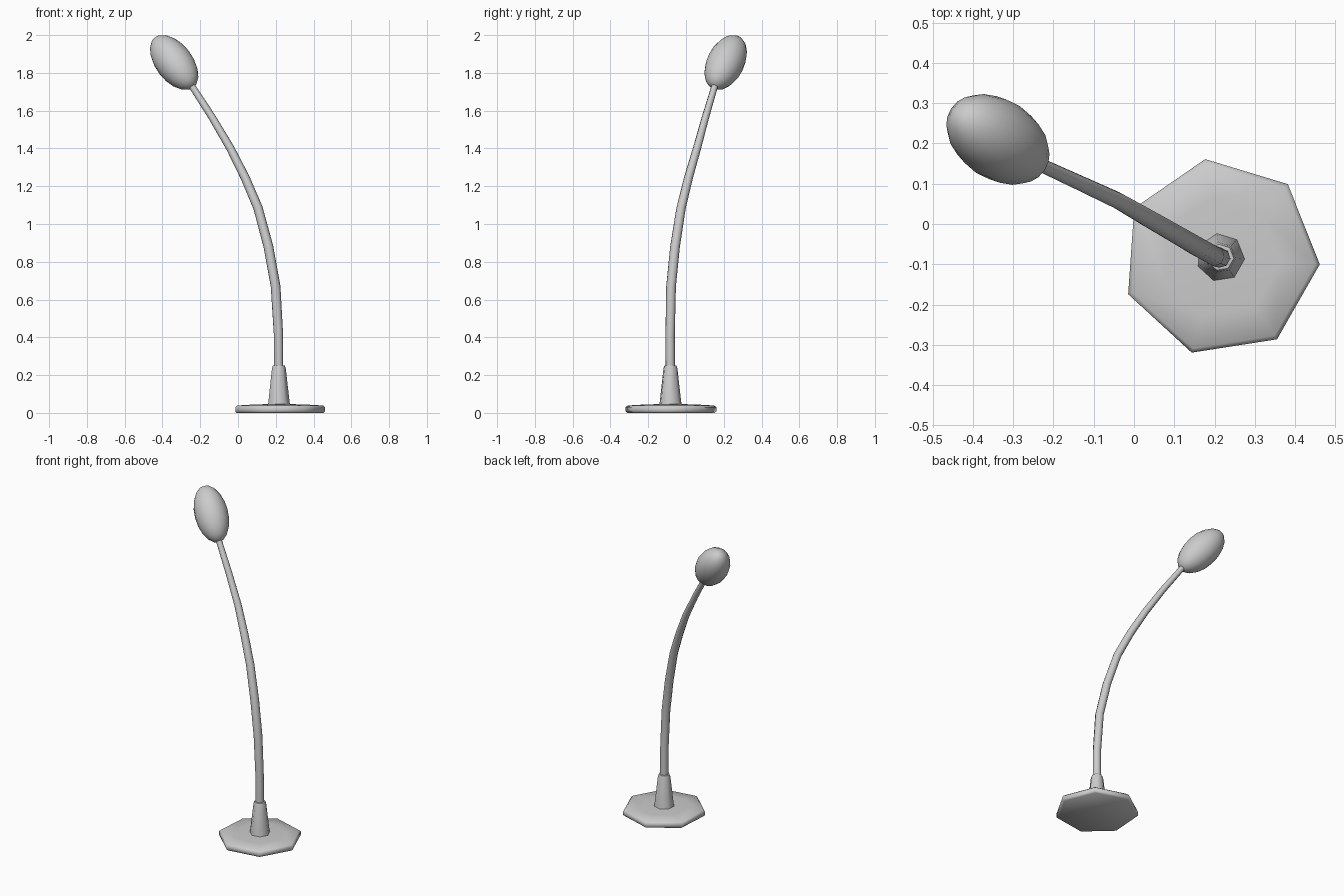
import bpy, bmesh, math
from mathutils import Vector

if "Cube" in bpy.data.objects:
    bpy.data.objects.remove(bpy.data.objects["Cube"])

CX, CY = 0.215, -0.083


def skin(name, rings, angle):
    """Bridge rings of points into a closed, smooth-shaded tube."""
    bm = bmesh.new()
    loops = [[bm.verts.new(p) for p in ring] for ring in rings]
    n = len(loops[0])
    for a, b in zip(loops, loops[1:]):
        for i in range(n):
            j = (i + 1) % n
            bm.faces.new((a[i], a[j], b[j], b[i]))
    bm.faces.new(loops[0])
    bm.faces.new(loops[-1])
    bmesh.ops.recalc_face_normals(bm, faces=bm.faces)
    mesh = bpy.data.meshes.new(name)
    bm.to_mesh(mesh)
    bm.free()
    ob = bpy.data.objects.new(name, mesh)
    bpy.context.collection.objects.link(ob)
    smooth(ob, angle)
    return ob


def smooth(ob, angle):
    bpy.ops.object.select_all(action='DESELECT')
    ob.select_set(True)
    bpy.context.view_layer.objects.active = ob
    bpy.ops.object.shade_smooth_by_angle(angle=math.radians(angle))


def lathe(name, profile, sides=7, start=-4, angle=58):
    rings = []
    for r, z in profile:
        angs = [math.radians(start) + math.tau * i / sides for i in range(sides)]
        rings.append([(CX + r * math.cos(a), CY + r * math.sin(a), z) for a in angs])
    return skin(name, rings, angle)


# Seven-sided foot plate with softened rim
lathe("base_plate", [(0.238, 0.0), (0.247, 0.008), (0.247, 0.03),
                     (0.236, 0.039), (0.15, 0.044), (0.05, 0.047)])

# Tapered collar around the foot of the stem
lathe("stem_collar", [(0.061, 0.04), (0.058, 0.06), (0.038, 0.235),
                      (0.033, 0.25), (0.022, 0.252)])

# Curved, tapering stem: x, y, z, radius
path = [(CX, CY, 0.2, 0.024), (0.214, -0.084, 0.42, 0.024),
        (0.199, -0.079, 0.67, 0.025), (0.161, -0.058, 0.88, 0.025),
        (0.106, -0.026, 1.085, 0.024), (0.038, 0.013, 1.245, 0.023),
        (-0.04, 0.058, 1.40, 0.021), (-0.137, 0.103, 1.565, 0.019),
        (-0.25, 0.155, 1.74, 0.017)]
pts = [Vector(p[:3]) for p in path]
side = Vector((0.475, 0.88, 0)).normalized()
rings = []
for k, p in enumerate(pts):
    t = (pts[min(k + 1, len(pts) - 1)] - pts[max(k - 1, 0)]).normalized()
    u = t.cross(side).normalized()
    v = t.cross(u)
    angs = [math.tau * (i + 0.5) / 8 for i in range(8)]
    rings.append([p + path[k][3] * 1.03 * (u * math.cos(a) + v * math.sin(a)) for a in angs])
skin("stem", rings, 60)

# Egg-shaped head leaning along the end of the stem
bpy.ops.mesh.primitive_uv_sphere_add(segments=16, ring_count=10, radius=1,
                                     location=(-0.338, 0.21, 1.855))
head = bpy.context.object
head.name = "head"
head.scale = (0.099, 0.099, 0.176)
head.rotation_euler = Vector((-0.563, 0.374, 0.737)).to_track_quat('Z', 'Y').to_euler()
smooth(head, 60)
